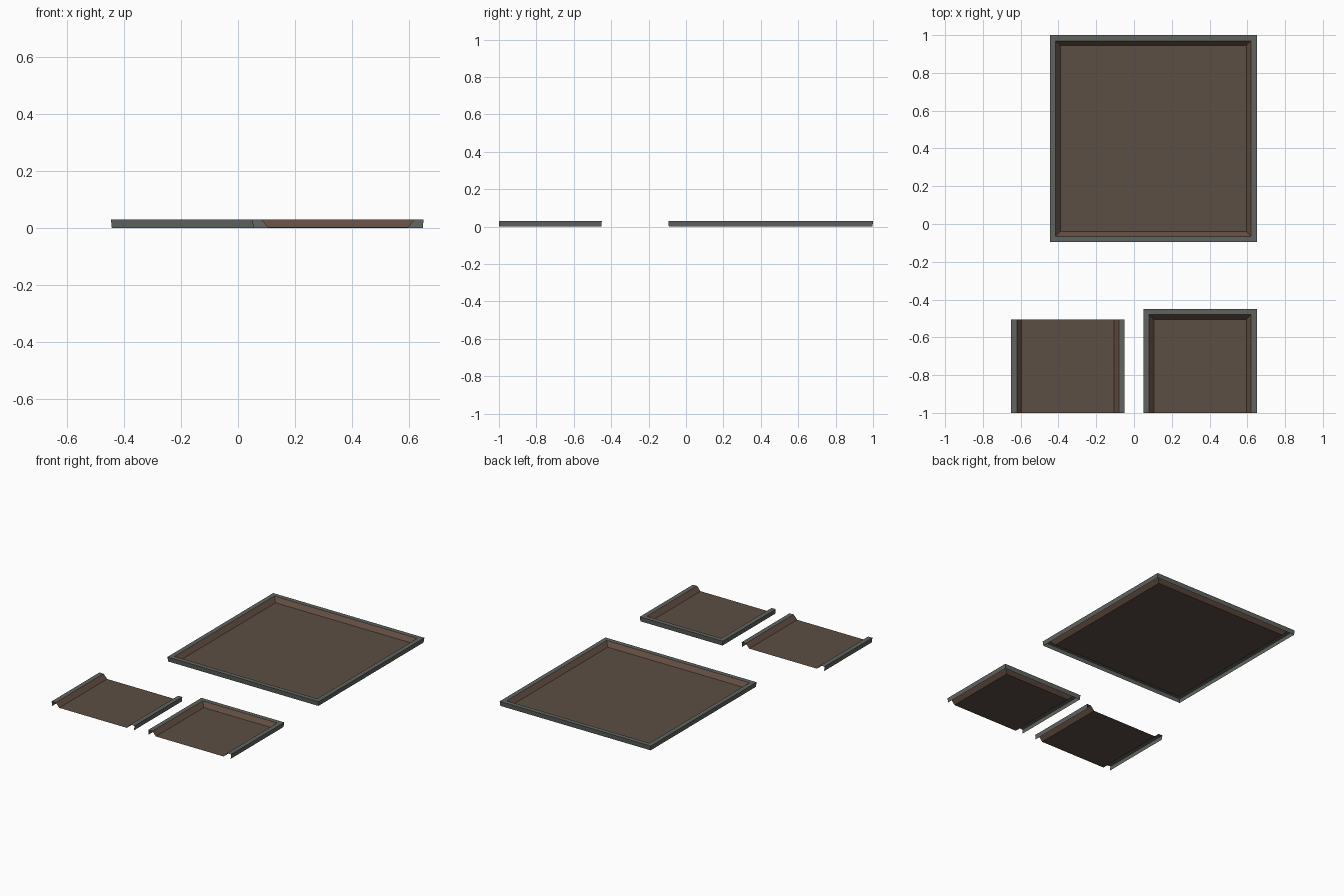
import bpy, bmesh

if "Cube" in bpy.data.objects:
    bpy.data.objects.remove(bpy.data.objects["Cube"])


def material(name, rgb):
    m = bpy.data.materials.new(name)
    m.diffuse_color = (*rgb, 1.0)
    m.use_nodes = True
    m.node_tree.nodes["Principled BSDF"].inputs["Base Color"].default_value = m.diffuse_color
    return m


MATS = [
    material("grey_edging", (0.115, 0.125, 0.112)),
    material("brown_slope", (0.125, 0.077, 0.056)),
    material("brown_floor", (0.105, 0.077, 0.058)),
]

# Cross-section from the outer foot, over the rim, down to the floor: (inset, height)
PROFILE = [(0.003, 0.0), (0.0, 0.03), (0.03, 0.03), (0.055, 0.002)]
STRIP_MATS = [0, 0, 1]      # wall, rim top, inner slope


def tray(name, x0, x1, y0, y1, sides):
    """Thin sunken panel; sides lists which edges carry a rim (F, R, B, L)."""
    bm = bmesh.new()
    rings = []
    for d, z in PROFILE:
        l, r = x0 + d * ("L" in sides), x1 - d * ("R" in sides)
        f, b = y0 + d * ("F" in sides), y1 - d * ("B" in sides)
        rings.append([bm.verts.new(p) for p in
                      ((l, f, z), (r, f, z), (r, b, z), (l, b, z))])
    # Rim strips, mitred at the corners
    for lower, upper, mat in zip(rings, rings[1:], STRIP_MATS):
        for i, side in enumerate("FRBL"):
            if side in sides:
                j = (i + 1) % 4
                face = bm.faces.new((lower[i], lower[j], upper[j], upper[i]))
                face.material_index = mat
    # Floor panel
    bm.faces.new(rings[-1]).material_index = 2
    # Drop the corners that belong to no face
    bmesh.ops.delete(bm, geom=[v for v in bm.verts if not v.link_faces],
                     context='VERTS')
    mesh = bpy.data.meshes.new(name)
    bm.to_mesh(mesh)
    bm.free()
    for m in MATS:
        mesh.materials.append(m)
    obj = bpy.data.objects.new(name, mesh)
    bpy.context.collection.objects.link(obj)


# Large closed square, straight middle section, end section open at the front
tray("large_square_bed", -0.445, 0.65, -0.095, 1.0, "FRBL")
tray("middle_section", -0.65, -0.05, -1.0, -0.505, "LR")
tray("end_section", 0.05, 0.65, -1.0, -0.45, "LRB")
